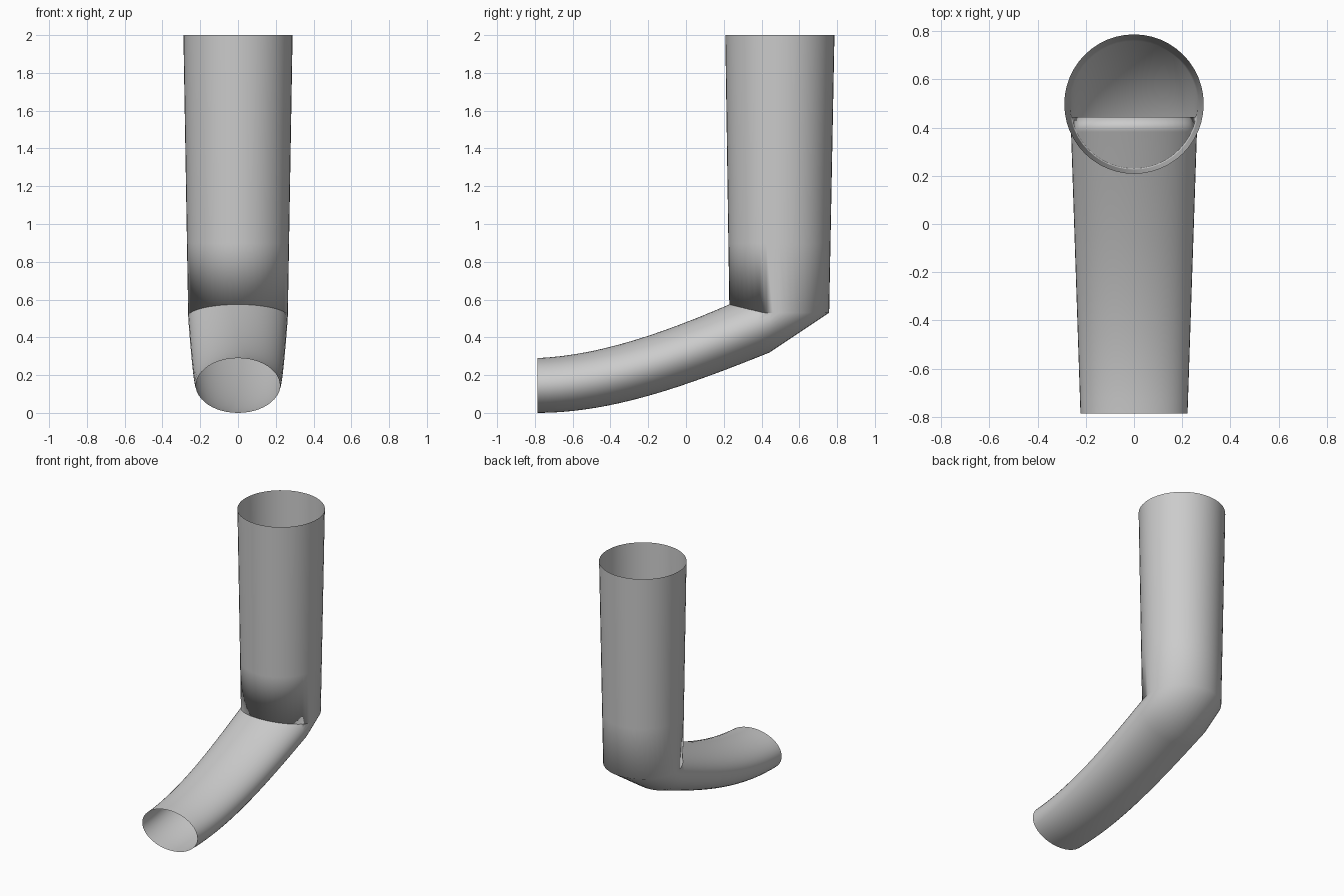
import bpy, bmesh, math

if "Cube" in bpy.data.objects:
    bpy.data.objects.remove(bpy.data.objects["Cube"])

SIDES = 48


def ring(bm, center, half_x, half_v):
    """Ellipse whose second axis is half_v = (y, z)."""
    verts = []
    for i in range(SIDES):
        a = 2 * math.pi * i / SIDES
        c, s = math.cos(a), math.sin(a)
        verts.append(bm.verts.new((half_x * c, center[0] + half_v[0] * s,
                                   center[1] + half_v[1] * s)))
    return verts


bm = bmesh.new()
rings = []

# Curved, rising lower tube made of upright oval sections
STEPS = 20
for i in range(STEPS + 1):
    t = i / STEPS
    y = -0.785 + 1.228 * t
    bottom = 0.47 * t ** 2 - 0.15 * t ** 3
    half_h = (0.29 + 0.058 * t) / 2
    rings.append(ring(bm, (y, bottom + half_h), 0.222 + 0.041 * t, (0, half_h)))

# Tapered upright tube; the elbow is the span between the two sets
for t in (0, 0.25, 0.5, 0.75, 1):
    r = 0.264 + 0.025 * t
    rings.append(ring(bm, (0.494 + 0.003 * t, 0.53 + 1.47 * t), r, (-r, 0)))

# Skin with open ends
for a, b in zip(rings, rings[1:]):
    # the upright rings run front-to-back from the top of the oval to its bottom
    for i in range(SIDES):
        j = (i + 1) % SIDES
        bm.faces.new((a[i], a[j], b[j], b[i]))
for f in bm.faces:
    f.smooth = True

mesh = bpy.data.meshes.new("bent_pipe")
bm.to_mesh(mesh)
bm.free()
pipe = bpy.data.objects.new("bent_pipe", mesh)
bpy.context.collection.objects.link(pipe)

grey = bpy.data.materials.new("light_grey")
grey.diffuse_color = (0.6, 0.6, 0.6, 1)
grey.use_nodes = True
grey.node_tree.nodes["Principled BSDF"].inputs["Base Color"].default_value = grey.diffuse_color
mesh.materials.append(grey)
